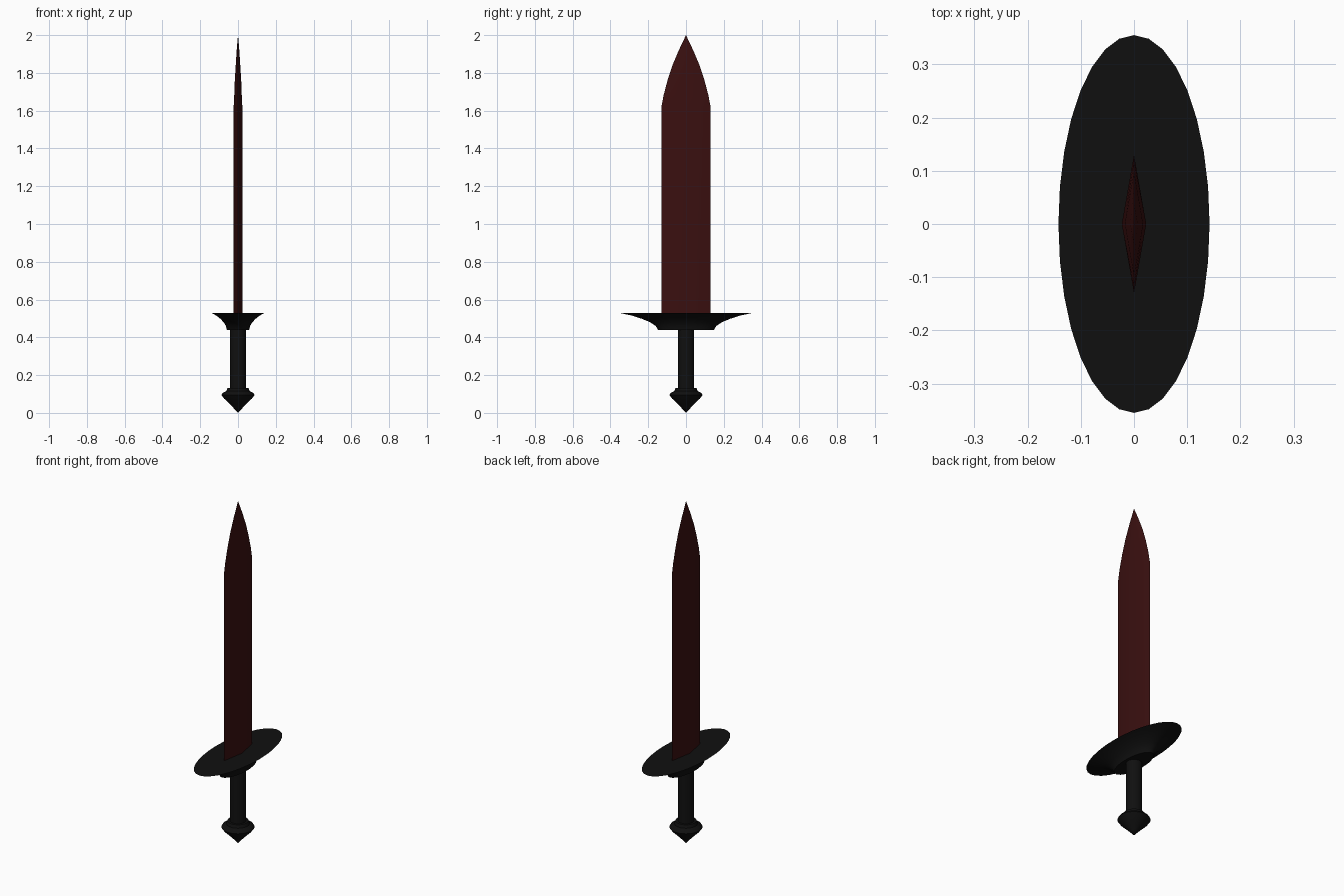
import bpy, bmesh, math

if "Cube" in bpy.data.objects:
    bpy.data.objects.remove(bpy.data.objects["Cube"])


def material(name, rgb):
    m = bpy.data.materials.new(name)
    m.diffuse_color = (*rgb, 1)
    m.use_nodes = True
    m.node_tree.nodes["Principled BSDF"].inputs["Base Color"].default_value = m.diffuse_color
    return m


def loft(name, sections, sides, mat, angle=35):
    """Stack elliptical rings (z, x radius, y radius); zero radius makes a point."""
    bm = bmesh.new()
    rings = []
    for z, rx, ry in sections:
        if rx == 0:
            rings.append([bm.verts.new((0, 0, z))])
        else:
            turns = [2 * math.pi * i / sides for i in range(sides)]
            rings.append([bm.verts.new((rx * math.cos(t), ry * math.sin(t), z)) for t in turns])
    for a, b in zip(rings, rings[1:]):
        for i in range(sides):
            j = (i + 1) % sides
            corners = [a[i % len(a)], a[j % len(a)], b[j % len(b)], b[i % len(b)]]
            bm.faces.new(list(dict.fromkeys(corners)))
    for ring in (rings[0], rings[-1]):
        if len(ring) > 1:
            bm.faces.new(ring)
    bmesh.ops.recalc_face_normals(bm, faces=bm.faces)
    mesh = bpy.data.meshes.new(name)
    bm.to_mesh(mesh)
    bm.free()
    obj = bpy.data.objects.new(name, mesh)
    bpy.context.collection.objects.link(obj)
    mesh.materials.append(mat)
    bpy.ops.object.select_all(action='DESELECT')
    obj.select_set(True)
    bpy.context.view_layer.objects.active = obj
    bpy.ops.object.shade_smooth_by_angle(angle=math.radians(angle))
    return obj


black = material("black_metal", (0.005, 0.005, 0.005))
red = material("dark_red_steel", (0.042, 0.005, 0.005))

# Blade: diamond section with a curved point
loft("blade", [(0.52, 0.023, 0.13), (1.62, 0.023, 0.13), (1.68, 0.02, 0.119),
               (1.76, 0.017, 0.098), (1.84, 0.012, 0.072),
               (1.92, 0.007, 0.038), (2.0, 0, 0)], 4, red)

# Guard: oval flared dish with a flat top
guard = [(0.44, 0.148), (0.46, 0.16), (0.48, 0.19), (0.498, 0.233), (0.515, 0.286), (0.53, 0.355)]
loft("guard", [(z, r * 0.4, r) for z, r in guard], 32, black)

# Grip
loft("grip", [(0.12, 0.043, 0.043), (0.45, 0.043, 0.043)], 32, black)

# Pommel: collar, bulge and pointed end
pommel = [(0, 0), (0.025, 0.023), (0.05, 0.047), (0.075, 0.073), (0.095, 0.088),
          (0.105, 0.082), (0.115, 0.062), (0.132, 0.056)]
loft("pommel", [(z, r, r) for z, r in pommel], 32, black)
